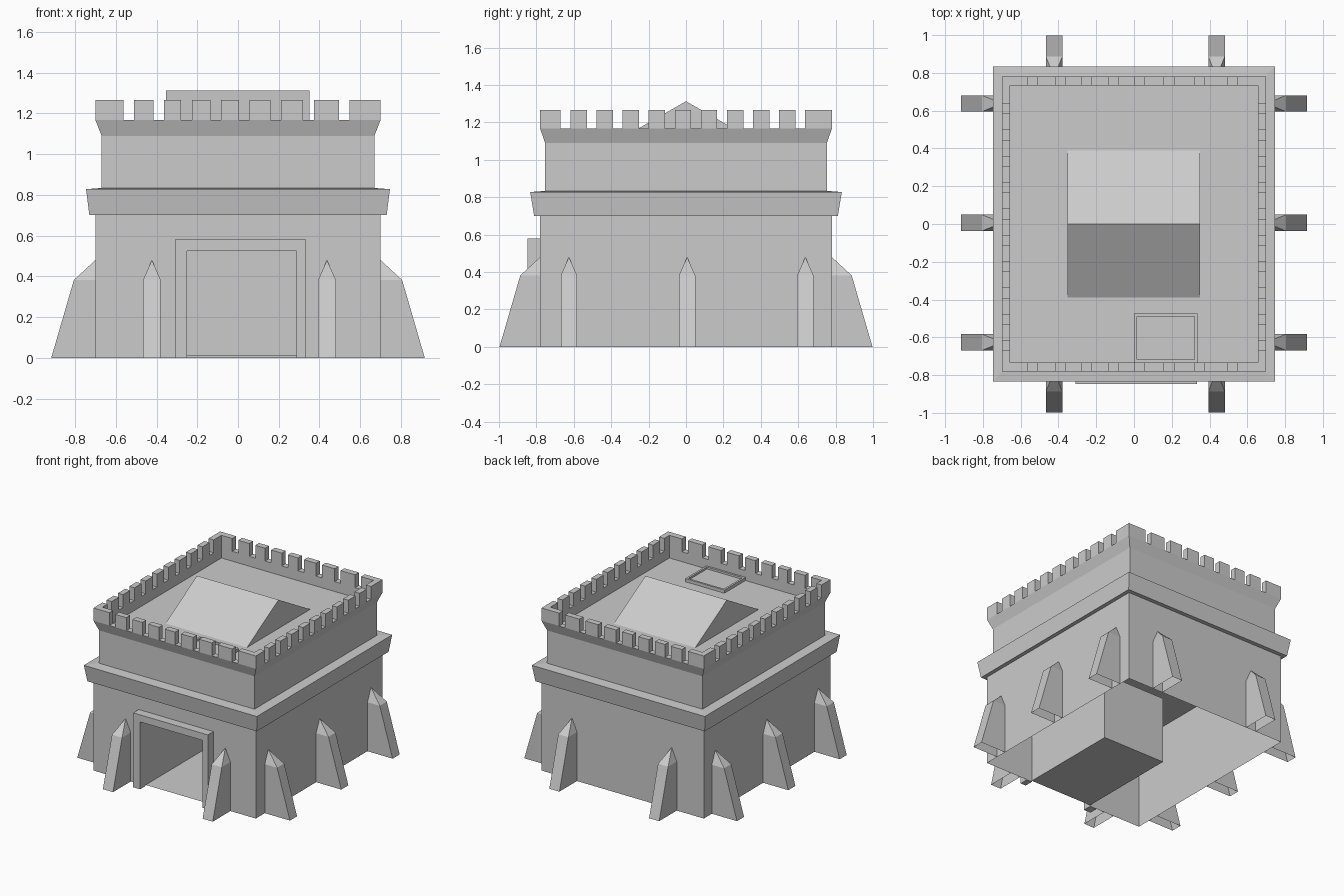
import bpy, bmesh
from mathutils import Matrix, Vector

if "Cube" in bpy.data.objects:
    bpy.data.objects.remove(bpy.data.objects["Cube"], do_unlink=True)

stone = bpy.data.materials.new("grey_stone")
stone.use_nodes = True
COLOUR = (0.6, 0.6, 0.6, 1)
stone.diffuse_color = COLOUR
stone.node_tree.nodes["Principled BSDF"].inputs["Base Color"].default_value = COLOUR

WALL_X, WALL_Y = 0.70, 0.78        # lower wall half sizes
IN_X, IN_Y = 0.656, 0.733          # inner parapet half sizes
FLOOR, NOTCH, TOP = 1.09, 1.167, 1.267


def finish(name, bm):
    bmesh.ops.recalc_face_normals(bm, faces=bm.faces)
    mesh = bpy.data.meshes.new(name)
    bm.to_mesh(mesh)
    bm.free()
    mesh.materials.append(stone)
    obj = bpy.data.objects.new(name, mesh)
    bpy.context.collection.objects.link(obj)
    return obj


def face(bm, points):
    return bm.faces.new([bm.verts.new(p) for p in points])


def loft(bm, sections, cap=False, skip=None):
    """Rectangular rings (half x, half y, z) joined by quads."""
    rings = [[bm.verts.new((sx * hx, sy * hy, z))
              for sx, sy in ((-1, -1), (1, -1), (1, 1), (-1, 1))]
             for hx, hy, z in sections]
    for a, b in zip(rings, rings[1:]):
        for i in range(4):
            if i != skip:
                j = (i + 1) % 4
                bm.faces.new((a[i], a[j], b[j], b[i]))
    if cap:
        bm.faces.new(rings[-1])


def box(bm, low, high):
    low, high = Vector(low), Vector(high)
    size = high - low
    mat = Matrix.Translation((low + high) / 2) @ Matrix.Diagonal((*size, 1))
    return bmesh.ops.create_cube(bm, size=1, matrix=mat)["verts"]


def arch(bm, y, outer, inner):
    """Upright face with a doorway cut up from the ground."""
    (x0, x1, z), (a0, a1, h) = outer, inner
    return face(bm, [(x0, y, 0), (a0, y, 0), (a0, y, h), (a1, y, h),
                     (a1, y, 0), (x1, y, 0), (x1, y, z), (x0, y, z)])


# Lower walls: open underneath, doorway in the front
DOOR = (-0.25, 0.287, 0.525)
bm = bmesh.new()
loft(bm, [(WALL_X, WALL_Y, 0), (WALL_X, WALL_Y, 0.70)], cap=True, skip=0)
arch(bm, -WALL_Y, (-WALL_X, WALL_X, 0.70), DOOR)
bmesh.ops.remove_doubles(bm, verts=bm.verts, dist=0.0001)
finish("lower_walls", bm)

# Entrance room behind the doorway, open to the front
bm = bmesh.new()
box(bm, (DOOR[0], -WALL_Y, 0.008), (DOOR[1], 0.02, DOOR[2]))
front = [f for f in bm.faces if f.calc_center_median().y < -WALL_Y + 0.01]
bmesh.ops.delete(bm, geom=front, context="FACES")
finish("entrance_room", bm)

# Door frame
bm = bmesh.new()
plate = arch(bm, -WALL_Y, (-0.31, 0.333, 0.58), DOOR)
grown = bmesh.ops.extrude_face_region(bm, geom=[plate])["geom"]
bmesh.ops.translate(bm, vec=(0, -0.068, 0),
                    verts=[v for v in grown if isinstance(v, bmesh.types.BMVert)])
finish("door_frame", bm)

# Ledge around the middle
bm = bmesh.new()
loft(bm, [(WALL_X, WALL_Y, 0.70), (0.73, 0.812, 0.70),
          (0.746, 0.833, 0.828), (0.67, 0.753, 0.834)])
finish("ledge", bm)

# Upper walls with flared top, parapet and flat roof
bm = bmesh.new()
loft(bm, [(0.67, 0.753, 0.834), (0.67, 0.753, FLOOR), (WALL_X, WALL_Y, NOTCH),
          (IN_X, IN_Y, NOTCH), (IN_X, IN_Y, FLOOR)], cap=True)
finish("upper_walls", bm)


# Battlements
def spans(start, end, gaps, half=0.026):
    edges = [start] + [g + s * half for g in gaps for s in (-1, 1)] + [end]
    return zip(edges[::2], edges[1::2])


FRONT_GAPS = (-0.537, -0.39, -0.253, -0.11, 0.03, 0.185, 0.346, 0.522)
SIDE_GAPS = [-0.644 + 0.1395 * i for i in range(10)]
for side, s in (("front", -1), ("back", 1)):
    bm = bmesh.new()
    y0, y1 = sorted((s * IN_Y, s * WALL_Y))
    for a, b in spans(-WALL_X, WALL_X, FRONT_GAPS):
        box(bm, (a, y0, NOTCH), (b, y1, TOP))
    finish(side + "_battlements", bm)
for side, s in (("left", 1), ("right", -1)):
    bm = bmesh.new()
    x0, x1 = sorted((s * IN_X, s * WALL_X))
    for a, b in spans(-IN_Y, IN_Y, SIDE_GAPS):
        box(bm, (x0, a, NOTCH), (x1, b, TOP))
    finish(side + "_battlements", bm)

# Pitched roof
bm = bmesh.new()
end = face(bm, [(-0.353, -0.39, FLOOR), (-0.353, 0.39, FLOOR), (-0.353, 0, 1.313)])
grown = bmesh.ops.extrude_face_region(bm, geom=[end])["geom"]
bmesh.ops.translate(bm, vec=(0.703, 0, 0),
                    verts=[v for v in grown if isinstance(v, bmesh.types.BMVert)])
finish("pitched_roof", bm)

# Roof hatch: shallow box with a sunken lid
bm = bmesh.new()
box(bm, (0, IN_Y * -1, FLOOR), (0.337, -0.473, FLOOR + 0.025))
lid = [f for f in bm.faces if f.calc_center_median().z > FLOOR + 0.02]
bmesh.ops.inset_region(bm, faces=lid, thickness=0.022)
sunk = bmesh.ops.extrude_face_region(bm, geom=lid)["geom"]
bmesh.ops.translate(bm, vec=(0, 0, -0.015),
                    verts=[v for v in sunk if isinstance(v, bmesh.types.BMVert)])
bmesh.ops.delete(bm, geom=lid, context="FACES")
finish("roof_hatch", bm)


# Buttresses: tapering, pointed against the wall, open underneath
def buttress(name, place):
    bm = bmesh.new()
    w, foot, shoulder, z = 0.0435, 0.217, 0.106, 0.382
    v = {}
    for s in (-1, 1):
        v[s] = [bm.verts.new(p) for p in ((s * w, 0, 0), (s * w, -foot, 0),
                                          (s * w, -shoulder, z), (s * w, 0, z))]
    tip = bm.verts.new((0, 0, 0.48))
    for s in (-1, 1):
        bm.faces.new(v[s])
        bm.faces.new((v[s][2], v[s][3], tip))
    bm.faces.new((v[-1][1], v[1][1], v[1][2], v[-1][2]))
    bm.faces.new((v[-1][2], v[1][2], tip))
    bm.transform(place)
    finish(name, bm)


QUARTER = 1.5707963
for i, x in enumerate((-0.423, 0.437)):
    move = Matrix.Translation((x, -WALL_Y, 0))
    buttress(f"front_buttress_{i + 1}", move)
    back = Matrix.Translation((x, WALL_Y, 0)) @ Matrix.Rotation(2 * QUARTER, 4, "Z")
    buttress(f"back_buttress_{i + 1}", back)
for i, y in enumerate((-0.626, 0.006, 0.638)):
    for side, s in (("left", 1), ("right", -1)):
        turn = Matrix.Rotation(s * QUARTER, 4, "Z")
        buttress(f"{side}_buttress_{i + 1}",
                 Matrix.Translation((s * WALL_X, y, 0)) @ turn)
